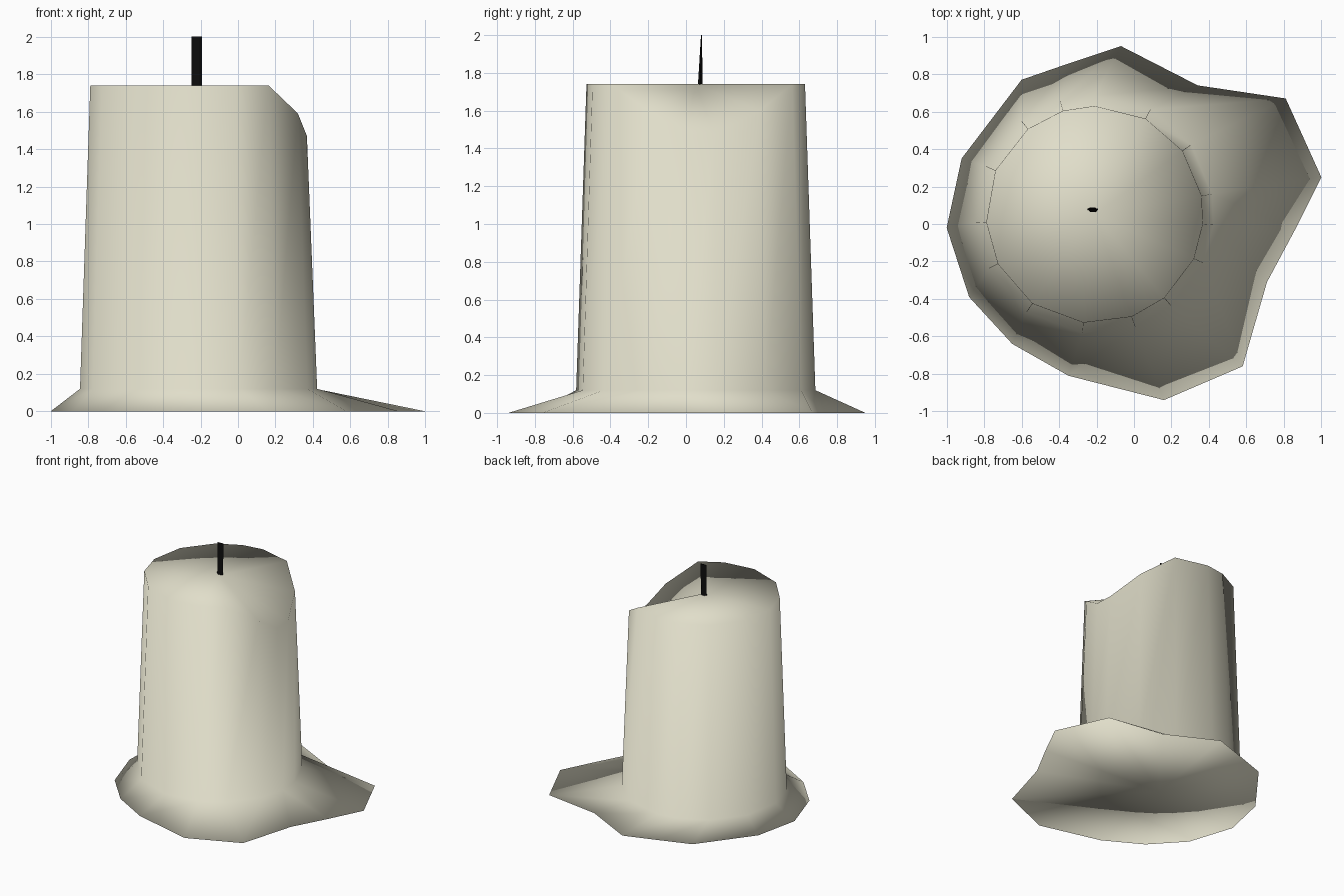
import bpy, bmesh, math

if "Cube" in bpy.data.objects:
    bpy.data.objects.remove(bpy.data.objects["Cube"])

def material(name, rgb):
    m = bpy.data.materials.new(name)
    m.diffuse_color = (*rgb, 1)
    m.use_nodes = True
    m.node_tree.nodes["Principled BSDF"].inputs["Base Color"].default_value = m.diffuse_color
    return m

def loft(name, rings, bottom, top, mat, smooth):
    """Skin matching rings and close both ends with fans."""
    bm = bmesh.new()
    loops = [[bm.verts.new(p) for p in r] for r in rings]
    n = len(loops[0])
    for a, b in zip(loops, loops[1:]):
        for i in range(n):
            j = (i + 1) % n
            bm.faces.new((a[i], a[j], b[j], b[i]))
    lo, hi = bm.verts.new(bottom), bm.verts.new(top)
    for i in range(n):
        j = (i + 1) % n
        bm.faces.new((loops[0][j], loops[0][i], lo))
        bm.faces.new((loops[-1][i], loops[-1][j], hi))
    bmesh.ops.recalc_face_normals(bm, faces=bm.faces)
    for f in bm.faces:
        f.smooth = smooth
    me = bpy.data.meshes.new(name)
    bm.to_mesh(me)
    bm.free()
    me.materials.append(mat)
    ob = bpy.data.objects.new(name, me)
    bpy.context.collection.objects.link(ob)
    return ob

wax = material("ivory_wax", (0.75, 0.73, 0.59))
char = material("black_wick", (0.004, 0.004, 0.004))

CX, CY = -0.21, 0.05

# spilled wax outline, and the matching angles of the candle's sides
puddle = [(-1, -.02), (-.88, -.39), (-.65, -.64), (-.35, -.81), (.16, -.94),
          (.58, -.76), (.71, -.31), (.86, -.03), (1, .25), (.81, .67),
          (.34, .74), (-.07, .95), (-.34, .86), (-.60, .77), (-.92, .35)]
angles = [184, 207, 235, 264, 290, 310, 336, 355, 370, 396,
          422, 450, 467, 488, 516]
# rim height where the wax has melted down on the right
melted = {336: 1.59, 355: 1.47, 370: 1.47, 396: 1.60}

def ring(r, height):
    return [(CX + r * math.cos(math.radians(a)), CY + r * math.sin(math.radians(a)),
             height(a)) for a in angles]

# candle body with puddle
loft("candle_body",
     [[(x, y, 0) for x, y in puddle],
      ring(.635, lambda a: .12),
      ring(.58, lambda a: melted.get(a, 1.74))],
     (CX, CY, 0), (CX, CY, 1.74), wax, True)

# wick: thin hexagon tapering to a ridge
def wick_ring(y, half_y, z):
    return [(-.22 + .027 * math.cos(k * math.pi / 3),
             y + half_y * math.sin(k * math.pi / 3), z) for k in range(6)]

loft("wick", [wick_ring(.075, .015, 1.72), wick_ring(.082, .003, 2.0)],
     (-.22, .075, 1.72), (-.22, .082, 2.0), char, False)
